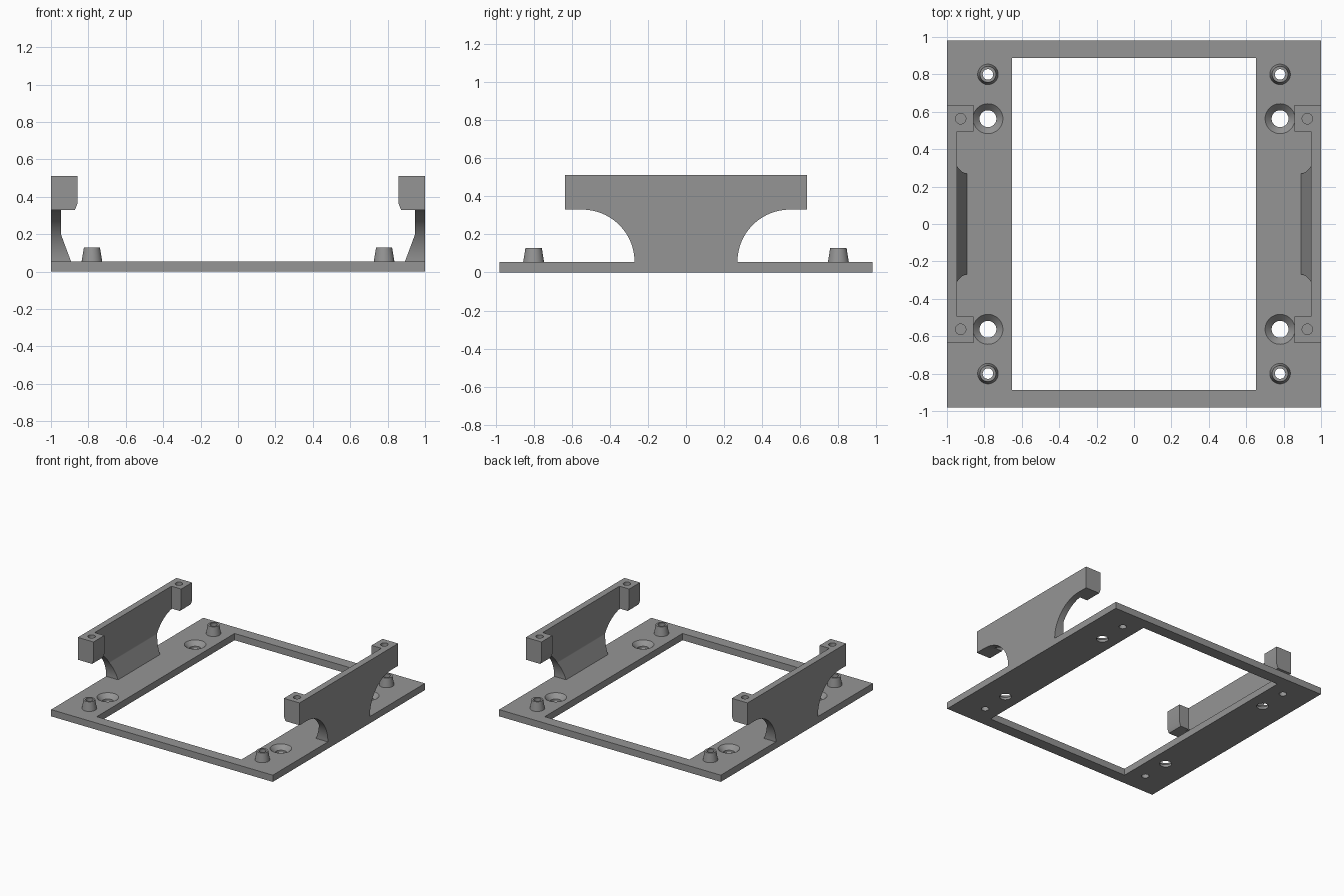
import bpy, bmesh, math
from mathutils import Matrix, Vector

if "Cube" in bpy.data.objects:
    bpy.data.objects.remove(bpy.data.objects["Cube"])

grey = bpy.data.materials.new("grey plastic")
grey.diffuse_color = (0.3, 0.3, 0.3, 1)
grey.use_nodes = True
grey.node_tree.nodes["Principled BSDF"].inputs["Base Color"].default_value = grey.diffuse_color


def add_object(name, bm):
    bmesh.ops.recalc_face_normals(bm, faces=bm.faces[:])
    mesh = bpy.data.meshes.new(name)
    bm.to_mesh(mesh)
    bm.free()
    mesh.materials.append(grey)
    obj = bpy.data.objects.new(name, mesh)
    bpy.context.collection.objects.link(obj)
    return obj


def box(name, lo, hi):
    bm = bmesh.new()
    lo, hi = Vector(lo), Vector(hi)
    bmesh.ops.create_cube(bm, size=1, matrix=Matrix.Translation((lo + hi) / 2)
                          @ Matrix.Diagonal((*(hi - lo), 1)))
    return add_object(name, bm)


def cone(name, x, y, z0, z1, r0, r1):
    bm = bmesh.new()
    bmesh.ops.create_cone(bm, cap_ends=True, segments=48, radius1=r0, radius2=r1,
                          depth=z1 - z0, matrix=Matrix.Translation((x, y, (z0 + z1) / 2)))
    return add_object(name, bm)


def prism(name, points, step):
    """Extrude a closed 3D outline along step."""
    bm = bmesh.new()
    face = bm.faces.new([bm.verts.new(p) for p in points])
    moved = bmesh.ops.extrude_face_region(bm, geom=[face])["geom"]
    bmesh.ops.translate(bm, vec=step, verts=[v for v in moved if isinstance(v, bmesh.types.BMVert)])
    # keep the first cap so that the prism is closed
    if not face.is_valid or any(len(e.link_faces) < 2 for e in bm.edges):
        bmesh.ops.holes_fill(bm, edges=bm.edges[:])
    return add_object(name, bm)


def combine(target, other, operation):
    mod = target.modifiers.new("join", 'BOOLEAN')
    mod.operation, mod.solver, mod.object = operation, 'EXACT', other
    bpy.context.view_layer.objects.active = target
    bpy.ops.object.modifier_apply(modifier=mod.name)
    bpy.data.objects.remove(other)


T = 0.055          # plate thickness
HX = 0.781         # distance of the hole rows from the centre
signs = (-1, 1)

# Open rectangular base plate
frame = box("base_frame", (-1, -0.98, 0), (1, 0.98, T))
combine(frame, box("window", (-0.653, -0.888, -1), (0.653, 0.888, 1)), 'DIFFERENCE')

for sx in signs:
    # Upright wall with a flared foot
    outline = [(1, 0.02), (0.893, 0.02), (0.893, T), (0.947, 0.2), (0.947, 0.512), (1, 0.512)]
    wall = prism("wall", [(sx * x, -0.635, z) for x, z in outline], (0, 1.27, 0))
    for sy in signs:
        # Rounded cutout under each end of the wall
        arc = [(0.545 - 0.275 * math.cos(a), T + 0.275 * math.sin(a))
               for a in (i / 24 * math.pi / 2 for i in range(25))]
        arc = [(0.27, -0.1)] + arc + [(0.8, 0.33), (0.8, -0.1)]
        combine(wall, prism("cutout", [(sx * 0.8, sy * y, z) for y, z in arc],
                            (sx * 0.4, 0, 0)), 'DIFFERENCE')
        # End block with a chamfered lower edge and a blind screw hole
        outline = [(1, 0.33), (0.872, 0.33), (0.859, 0.362), (0.859, 0.512), (1, 0.512)]
        block = prism("block", [(sx * x, sy * 0.495, z) for x, z in outline], (0, sy * 0.14, 0))
        combine(wall, block, 'UNION')
        combine(wall, cone("screw_hole", sx * 0.927, sy * 0.563, 0.41, 0.6, 0.028, 0.028),
                'DIFFERENCE')
    combine(frame, wall, 'UNION')

    for sy in signs:
        # Tapered standoff with a through hole
        y = sy * 0.8
        combine(frame, cone("standoff", sx * HX, y, 0.03, 0.128, 0.059, 0.043), 'UNION')
        combine(frame, cone("pin_hole", sx * HX, y, -0.1, 0.3, 0.028, 0.028), 'DIFFERENCE')
        # Countersunk mounting hole
        y = sy * 0.563
        combine(frame, cone("bolt_hole", sx * HX, y, -0.1, 0.1, 0.045, 0.045), 'DIFFERENCE')
        combine(frame, cone("countersink", sx * HX, y, 0.02, T + 0.001, 0.045, 0.081),
                'DIFFERENCE')

# Smooth the round surfaces, keep the edges crisp
bpy.ops.object.select_all(action='DESELECT')
frame.select_set(True)
bpy.context.view_layer.objects.active = frame
bpy.ops.object.shade_smooth_by_angle(angle=math.radians(25))
